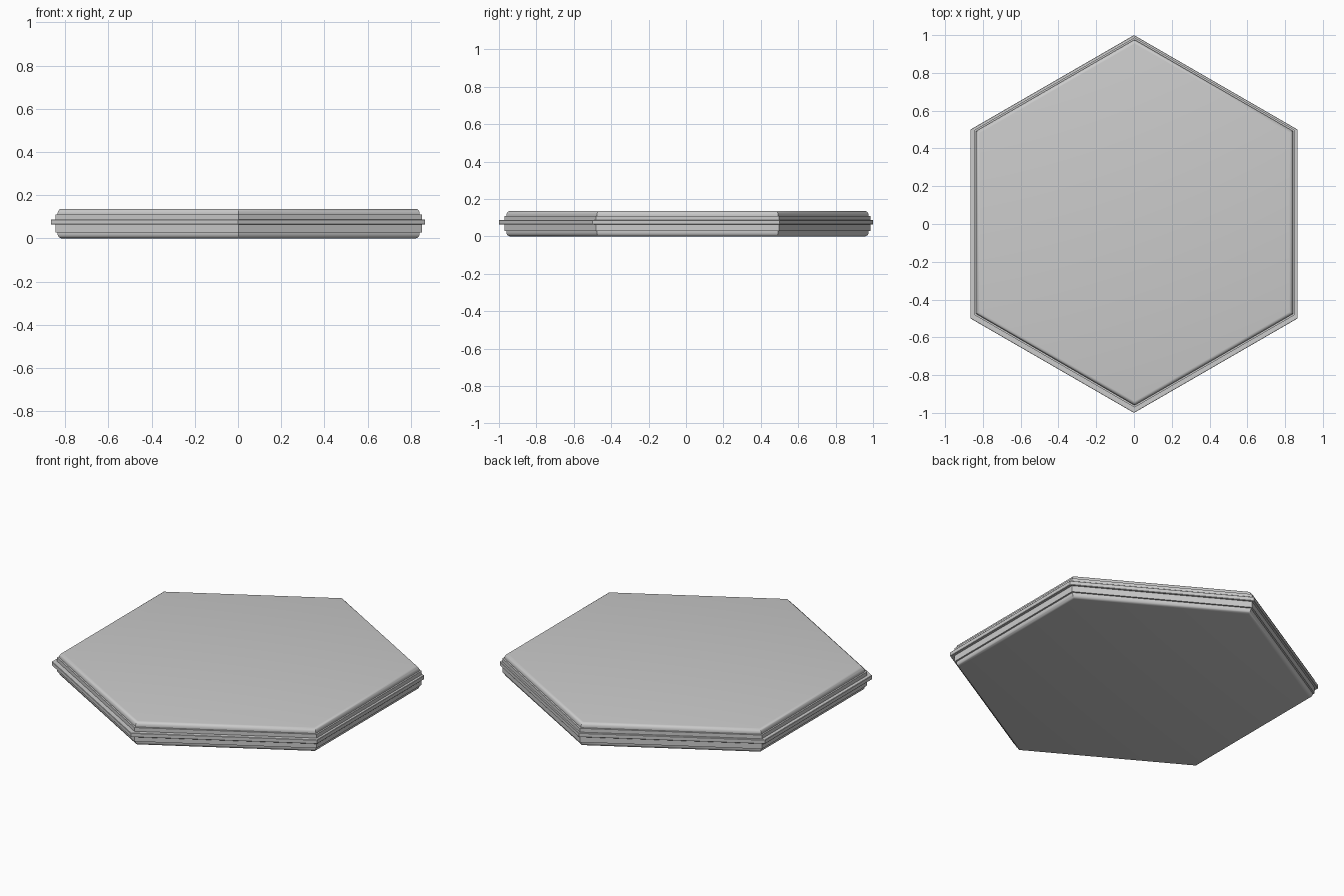
import bpy, bmesh, math

if "Cube" in bpy.data.objects:
    bpy.data.objects.remove(bpy.data.objects["Cube"])


def hex_stack(name, profile, cx=0.0, cy=0.0):
    """Closed hexagonal solid from (corner radius, z) steps, points on +y/-y."""
    bm = bmesh.new()
    rings = []
    for r, z in profile:
        rings.append([bm.verts.new((cx + r * math.cos(math.radians(30 + 60 * i)),
                                    cy + r * math.sin(math.radians(30 + 60 * i)), z))
                      for i in range(6)])
    for a, b in zip(rings, rings[1:]):
        for i in range(6):
            j = (i + 1) % 6
            bm.faces.new((a[i], a[j], b[j], b[i]))
    bm.faces.new(rings[0][::-1])
    bm.faces.new(rings[-1])
    bmesh.ops.recalc_face_normals(bm, faces=bm.faces)
    mesh = bpy.data.meshes.new(name)
    bm.to_mesh(mesh)
    bm.free()
    obj = bpy.data.objects.new(name, mesh)
    bpy.context.collection.objects.link(obj)
    bpy.context.view_layer.objects.active = obj
    obj.select_set(True)
    bpy.ops.object.shade_smooth_by_angle(angle=math.radians(35))
    obj.select_set(False)
    return obj


OX, OY = 0.003, 0.008   # body sits slightly off the rim's centre
H = 0.137               # total height
R, B = 0.968, 0.022     # cap radius and rounding size

# Quarter-round edge, running from the side to the flat face
edge = [(R - B * (1 - math.cos(math.radians(a))), B * math.sin(math.radians(a)))
        for a in range(0, 91, 18)]

# Rounded bottom and top caps
hex_stack("bottom_cap", [(r, B - d) for r, d in reversed(edge)] + [(R, 0.03)], OX, OY)
hex_stack("top_cap", [(R, 0.108)] + [(r, H - B + d) for r, d in edge], OX, OY)

# Straight-sided core between the caps
hex_stack("core", [(0.979, 0.028), (0.979, 0.110)], OX, OY)

# Thin rim band around the middle
hex_stack("rim_band", [(0.998, 0.064), (1.0, 0.066), (1.0, 0.086), (0.998, 0.088)])
